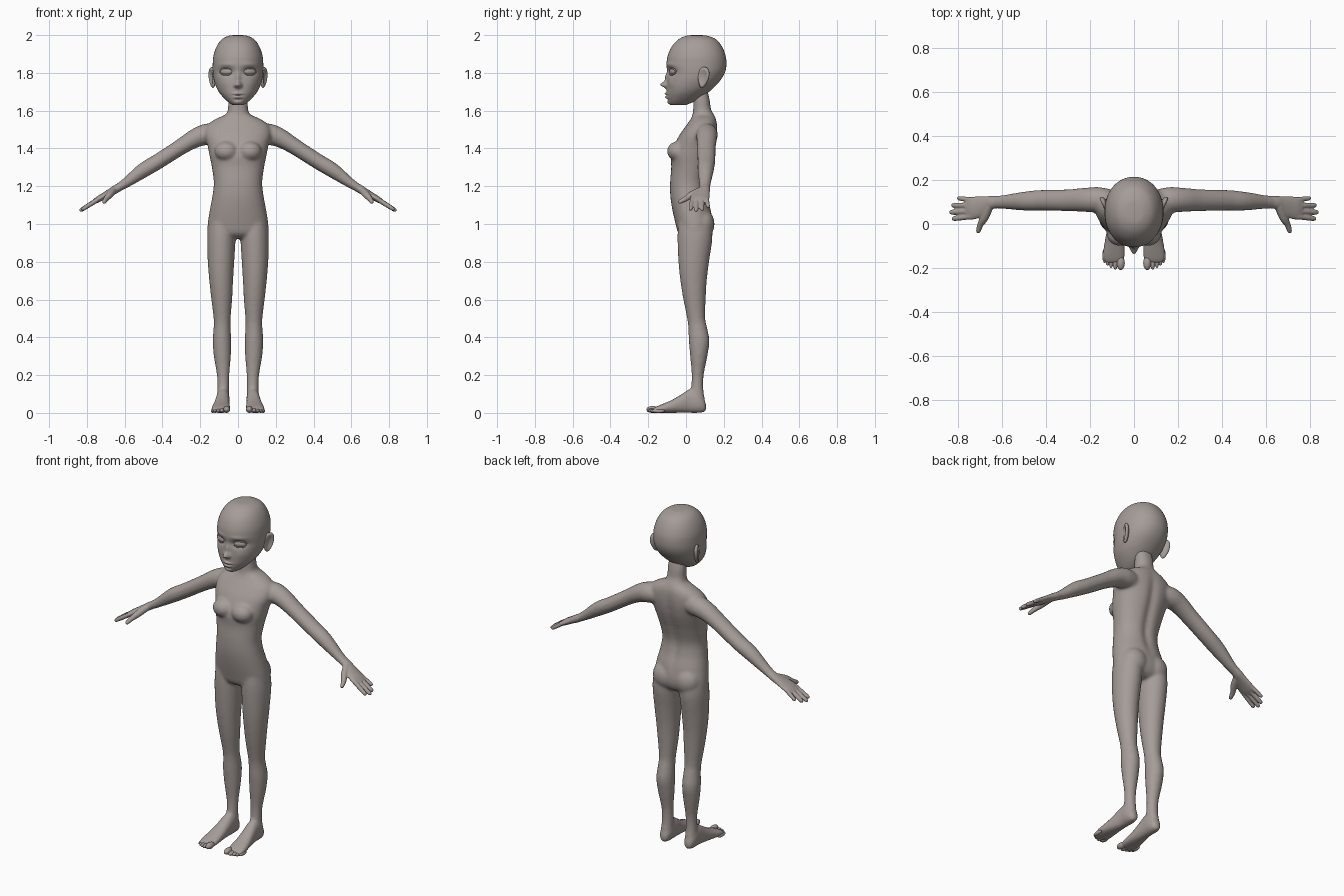
import bpy, bmesh, math
from math import sin, cos, pi, exp
from mathutils import Vector, Matrix

cube = bpy.data.objects.get("Cube")
if cube:
    bpy.data.objects.remove(cube, do_unlink=True)

clay = bpy.data.materials.new("warm grey clay")
clay.use_nodes = True
clay_colour = (0.38, 0.335, 0.315, 1)
clay.diffuse_color = clay_colour
shader = next(n for n in clay.node_tree.nodes if n.type == 'BSDF_PRINCIPLED')
shader.inputs["Base Color"].default_value = clay_colour
shader.inputs["Roughness"].default_value = 0.6


def refine(rows, steps):
    """Catmull-Rom interpolation between rows of numbers."""
    out = []
    last = len(rows) - 1
    for i in range(last):
        a, b, c, d = rows[max(i - 1, 0)], rows[i], rows[i + 1], rows[min(i + 2, last)]
        for k in range(steps):
            t = k / steps
            out.append([q + t / 2 * (r - p + t * (2 * p - 5 * q + 4 * r - s + t * (3 * (q - r) + s - p)))
                        for p, q, r, s in zip(a, b, c, d)])
    out.append(list(rows[last]))
    return out


def skin(bm, rings, segments, power=2.0):
    """Closed skin over rings given as (centre, u, v)."""
    loops = []
    for centre, u, v in rings:
        loop = []
        for k in range(segments):
            a = 2 * pi * k / segments
            cu = math.copysign(abs(cos(a)) ** (2 / power), cos(a))
            sv = math.copysign(abs(sin(a)) ** (2 / power), sin(a))
            loop.append(bm.verts.new(centre + u * cu + v * sv))
        loops.append(loop)
    for lo, hi in zip(loops, loops[1:]):
        for k in range(segments):
            n = (k + 1) % segments
            bm.faces.new((lo[k], lo[n], hi[n], hi[k]))
    bm.faces.new(loops[0])
    bm.faces.new(loops[-1])
    return [v for loop in loops for v in loop]


def stack(bm, rows, axis='z', side=1, steps=6, segments=40, power=2.0):
    """Skin from rows (position, x centre, half width, low, high) along an axis."""
    rings = []
    for pos, x, w, lo, hi in refine(rows, steps):
        mid, half = (lo + hi) / 2, (hi - lo) / 2
        if axis == 'z':
            rings.append((Vector((x * side, mid, pos)), Vector((w, 0, 0)), Vector((0, half, 0))))
        else:
            rings.append((Vector((x * side, pos, mid)), Vector((w, 0, 0)), Vector((0, 0, half))))
    return skin(bm, rings, segments, power)


def tube(bm, rows, ref, steps=6, segments=24):
    """Tube from rows (x, y, z, radius along ref, radius across)."""
    fine = refine(rows, steps)
    pts = [Vector(r[:3]) for r in fine]
    rings = []
    for i, r in enumerate(fine):
        t = (pts[min(i + 1, len(pts) - 1)] - pts[max(i - 1, 0)]).normalized()
        u = (ref - t * ref.dot(t)).normalized()
        rings.append((pts[i], u * r[3], t.cross(u) * r[4]))
    return skin(bm, rings, segments)


def ball(bm, centre, radii, turn=None):
    m = Matrix.Translation(centre) @ (turn or Matrix()) @ Matrix.Diagonal((*radii, 1))
    return bmesh.ops.create_uvsphere(bm, u_segments=32, v_segments=20, radius=1, matrix=m)['verts']


def finish(bm, name, voxel=0, smooth=0, mirror=False):
    bmesh.ops.recalc_face_normals(bm, faces=bm.faces)
    mesh = bpy.data.meshes.new(name)
    bm.to_mesh(mesh)
    bm.free()
    mesh.materials.append(clay)
    mesh.polygons.foreach_set("use_smooth", [True] * len(mesh.polygons))
    ob = bpy.data.objects.new(name, mesh)
    bpy.context.collection.objects.link(ob)
    if voxel:
        m = ob.modifiers.new("blend", 'REMESH')
        m.mode, m.voxel_size, m.use_smooth_shade = 'VOXEL', voxel, True
        m = ob.modifiers.new("soften", 'SMOOTH')
        m.factor, m.iterations = 0.5, smooth
    if mirror:
        m = ob.modifiers.new("mirror", 'MIRROR')
        m.use_mirror_merge = False
    return ob


Y = Vector((0, 1, 0))

# Torso and neck, with a shallow groove down the spine
body = bmesh.new()
torso = [(1.72, .045, .05, .11), (1.66, .052, .04, .125), (1.61, .053, .038, .132), (1.58, .066, .035, .148),
         (1.555, .12, .025, .16), (1.52, .165, 0, .167), (1.47, .175, -.035, .168), (1.41, .16, -.065, .16),
         (1.36, .15, -.08, .146), (1.3, .138, -.078, .126), (1.22, .128, -.084, .107), (1.15, .135, -.083, .113),
         (1.08, .148, -.073, .132), (1, .16, -.055, .143), (.95, .155, -.04, .13), (.925, .1, -.01, .1)]
for v in stack(body, [(z, 0, w, f, b) for z, w, f, b in torso], segments=64, power=2.2):
    if v.co.y > .07:
        v.co.y -= .014 * exp(-(v.co.x / .025) ** 2 - ((v.co.z - 1.3) / .22) ** 4)

# Limbs and soft masses, blended into the torso
leg = [(1.02, .085, .068, -.04, .13), (.93, .088, .075, -.045, .14), (.8, .09, .07, -.04, .122),
       (.7, .089, .063, -.03, .11), (.6, .086, .055, -.014, .104), (.5, .084, .045, .006, .102),
       (.45, .084, .045, .012, .112), (.38, .085, .049, .015, .124), (.3, .083, .045, .022, .113),
       (.2, .079, .033, .03, .094), (.13, .078, .031, .026, .092), (.07, .08, .034, .015, .1)]
foot = [(.107, .08, .01, .015, .04), (.095, .08, .026, .003, .075), (.06, .08, .036, 0, .11),
        (.02, .08, .036, 0, .125), (-.03, .084, .04, 0, .095), (-.08, .088, .046, 0, .066),
        (-.13, .091, .051, 0, .045), (-.16, .092, .05, 0, .032), (-.178, .09, .04, .005, .022)]
arm = [(.1, .105, 1.475, .05, .05), (.16, .11, 1.475, .058, .057), (.22, .11, 1.457, .055, .051),
       (.3, .108, 1.41, .05, .043), (.42, .108, 1.333, .047, .041), (.5, .104, 1.285, .043, .04),
       (.6, .1, 1.213, .031, .026), (.66, .098, 1.177, .027, .02)]
for s in (1, -1):
    stack(body, leg, side=s)
    stack(body, foot, axis='y', side=s, power=2.3)
    tube(body, [(s * r[0], *r[1:]) for r in arm], Y)
    ball(body, (s * .062, -.045, 1.385), (.062, .055, .052))
    ball(body, (s * .07, .085, 1.0), (.076, .066, .08))
finish(body, "body", voxel=.008, smooth=8)

# Hands: palm, four fingers and a thumb in a frame that follows the forearm
hand = bmesh.new()
along, up = Vector((.865, 0, -.5)), Vector((.5, 0, .865))
wrist = Vector((.62, 0, 1.2))


def hand_row(t, y, n, ru, rv):
    return (*(wrist + along * t + Y * y + up * n), ru, rv)


palm = [(-.01, .1, .028, .021), (.03, .098, .03, .022), (.06, .09, .037, .02),
        (.1, .078, .048, .018), (.14, .071, .052, .016), (.168, .07, .046, .011)]
tube(hand, [hand_row(t, y, 0, a, b) for t, y, a, b in palm], Y)
for y0, y1, tip, r in ((.11, .118, .215, .0105), (.084, .085, .245, .012),
                       (.058, .053, .256, .012), (.034, .023, .243, .0115)):
    shape = ((0, 1.1), (.5, 1.05), (.85, .95), (.96, .7), (1, .3))
    tube(hand, [hand_row(.14 + (tip - .14) * k, y0 + (y1 - y0) * k, -.004 * k, r * f, r * f)
                for k, f in shape], Y, segments=16)
thumb = [(.045, .08, 0, .02), (.075, .03, -.01, .019), (.1, 0, -.018, .0145),
         (.114, -.024, -.025, .012), (.12, -.037, -.029, .009), (.122, -.041, -.03, .004)]
tube(hand, [hand_row(t, y, n, r, r) for t, y, n, r in thumb], along, segments=16)
finish(hand, "hands", voxel=.004, smooth=3, mirror=True)

# Toes
toes = bmesh.new()
for x, tip, r in ((.06, -.21, .018), (.085, -.207, .012), (.104, -.2, .011), (.12, -.19, .0105), (.134, -.178, .01)):
    ball(toes, (x, tip + .033, r), (r, .033, r))
finish(toes, "toes", mirror=True)

# Head: egg-shaped skull, then soft facial forms as (x, z, width, height, push)
head = bmesh.new()
skull = [(2, .015, .04, .075), (1.996, .05, 0, .115), (1.977, .086, -.04, .16), (1.94, .113, -.075, .19),
         (1.89, .13, -.097, .21), (1.84, .134, -.103, .214), (1.8, .133, -.099, .205), (1.76, .127, -.1, .182),
         (1.72, .113, -.102, .145), (1.69, .095, -.102, .11), (1.66, .068, -.098, .07),
         (1.64, .045, -.09, .03), (1.63, .028, -.08, 0)]
forms = [(0, 1.738, .015, .016, .033), (0, 1.775, .012, .026, .012), (.014, 1.733, .009, .009, .009),
         (.062, 1.807, .036, .02, -.02), (.06, 1.845, .04, .01, .004), (.075, 1.745, .03, .025, .004),
         (0, 1.69, .023, .007, .011), (0, 1.671, .019, .008, .011), (0, 1.681, .026, .003, -.005),
         (0, 1.658, .02, .006, -.004), (0, 1.642, .022, .012, .006)]
for v in stack(head, [(z, 0, w, f, b) for z, w, f, b in skull], steps=9, segments=160, power=2.1):
    x, y, z = v.co
    if y < .04:
        for fx, fz, w, h, push in forms:
            v.co.y -= push * exp(-((abs(x) - fx) / w) ** 2 - ((z - fz) / h) ** 2)
finish(head, "head")

# Eyeballs and eyelids
eyes, lids = bmesh.new(), bmesh.new()
socket = Matrix.Translation((.062, -.071, 1.807)) @ Matrix.Rotation(math.radians(23), 4, 'Z')
ball(eyes, socket.translation, (.034, .013, .018), Matrix.Rotation(math.radians(23), 4, 'Z'))
rim = []
for k in range(25):
    a = 2 * pi * k / 24
    p = socket @ Vector((.036 * cos(a), -.007 + .009 * cos(a) ** 2, .018 * sin(a)))
    rim.append((*p, .004, .004))
tube(lids, rim, Y, steps=2, segments=10)
finish(eyes, "eyes", mirror=True)
finish(lids, "eyelids", mirror=True)

# Ears: flattened balls with a hollow on the outer side
ears = bmesh.new()
for v in ball(ears, (0, 0, 0), (1, 1, 1)):
    r = math.hypot(v.co.y, v.co.z)
    if v.co.x > 0 and r < .8:
        v.co.x -= .9 * (1 - (r / .8) ** 2)
    v.co.y *= 1 + .25 * v.co.z
place = (Matrix.Translation((.136, .092, 1.776)) @ Matrix.Rotation(math.radians(-25), 4, 'Z')
         @ Matrix.Rotation(math.radians(-10), 4, 'X') @ Matrix.Diagonal((.016, .031, .056, 1)))
bmesh.ops.transform(ears, matrix=place, verts=ears.verts)
finish(ears, "ears", mirror=True)
